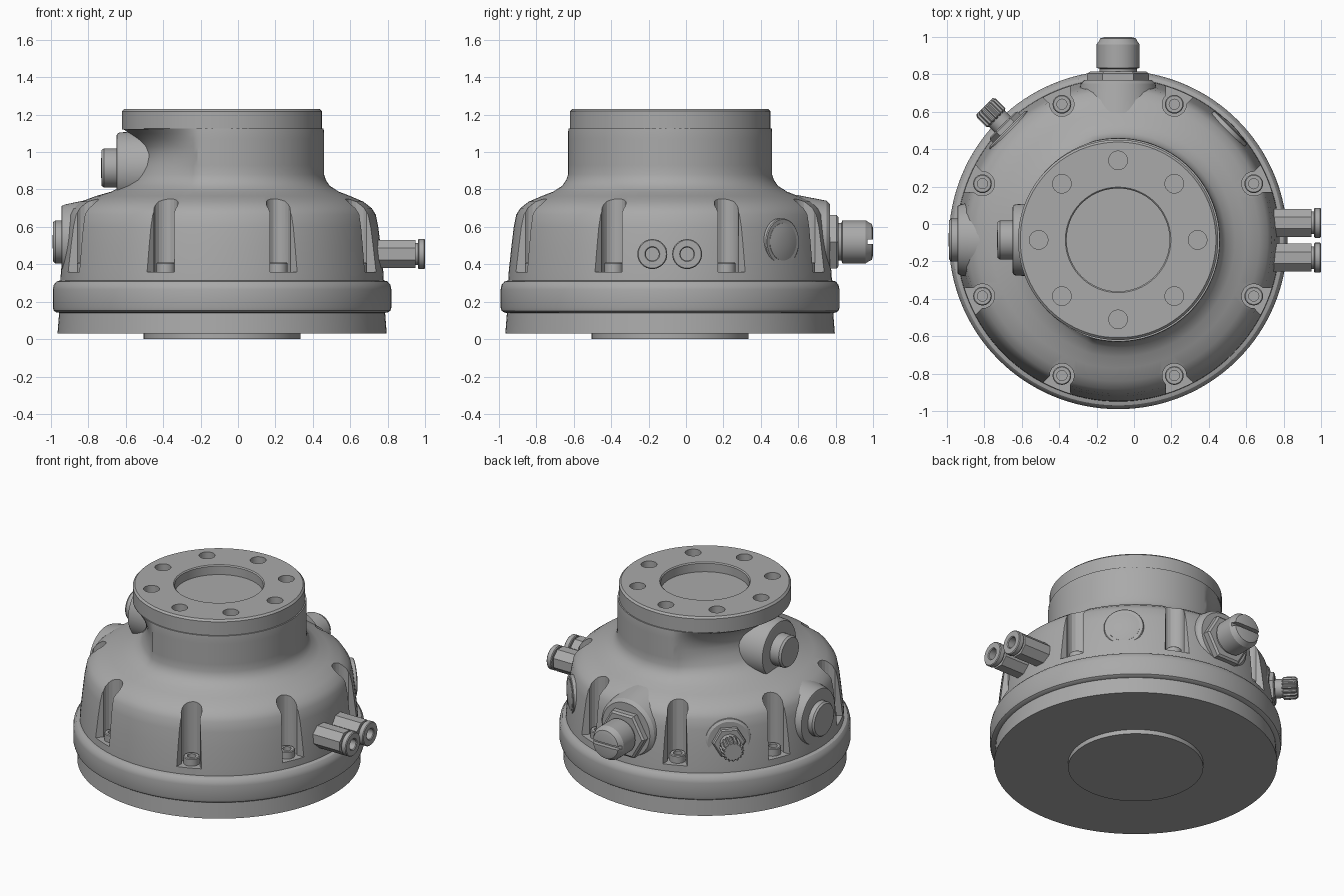
import bpy, bmesh
from math import sin, cos, pi, radians
from mathutils import Vector

old = bpy.data.objects.get("Cube")
if old:
    bpy.data.objects.remove(old, do_unlink=True)

grey = bpy.data.materials.new("metal_grey")
grey.use_nodes = True
colour = (0.4, 0.4, 0.4, 1)
grey.diffuse_color = colour
grey.node_tree.nodes["Principled BSDF"].inputs["Base Color"].default_value = colour

AX = -0.085          # the main axis sits at x = y = AX
PORT_Z = 0.52        # height of the side ports
UP = Vector((0, 0, 1))


def finish(name, bm):
    bmesh.ops.recalc_face_normals(bm, faces=bm.faces)
    me = bpy.data.meshes.new(name)
    bm.to_mesh(me)
    bm.free()
    me.materials.append(grey)
    ob = bpy.data.objects.new(name, me)
    bpy.context.collection.objects.link(ob)
    return ob


def select(ob):
    bpy.ops.object.select_all(action='DESELECT')
    ob.select_set(True)
    bpy.context.view_layer.objects.active = ob


def smooth(ob):
    select(ob)
    bpy.ops.object.shade_smooth_by_angle(angle=radians(32))


def groove(a):
    """Strength of the one-sided neck groove at an angle."""
    t = max(0, (cos(a) - 0.25) / 0.75)
    return t ** 0.7


def revolve(name, profile, z=0, direction=UP, segs=48, side=0, phase=0, ripple=0):
    """Lathe (radius, height, optional groove depth) points about an axis."""
    bm = bmesh.new()
    rings = []
    for p in profile:
        depth = p[2] if len(p) > 2 else 0
        ring = []
        for i in range(segs):
            a = 2 * pi * i / segs + phase
            r = p[0] - depth * groove(a) - ripple * (i // 2 % 2)
            ring.append(bm.verts.new((r * cos(a), r * sin(a), p[1])))
        rings.append(ring)
    for lo, hi in zip(rings, rings[1:]):
        for i in range(segs):
            j = (i + 1) % segs
            bm.faces.new((lo[i], lo[j], hi[j], hi[i]))
    bm.faces.new(rings[0])
    bm.faces.new(rings[-1])
    ob = finish(name, bm)
    ob.rotation_mode = 'QUATERNION'
    ob.rotation_quaternion = direction.to_track_quat('Z', 'Y')
    ob.location = (AX, AX + side, z)
    smooth(ob)
    return ob


def prism(name, points, z0, z1):
    bm = bmesh.new()
    face = bm.faces.new([bm.verts.new((x, y, z0)) for x, y in points])
    top = bmesh.ops.extrude_face_region(bm, geom=[face])["geom"]
    bmesh.ops.translate(bm, vec=(0, 0, z1 - z0),
                        verts=[v for v in top if isinstance(v, bmesh.types.BMVert)])
    return finish(name, bm)


def cut(target, cutters):
    select(target)
    for c in cutters:
        c.hide_render = True
        m = target.modifiers.new("cut", 'BOOLEAN')
        m.operation, m.solver, m.object = 'DIFFERENCE', 'EXACT', c
        bpy.ops.object.modifier_apply(modifier=m.name)
    for c in cutters:
        bpy.data.objects.remove(c, do_unlink=True)
    smooth(target)


def heading(deg):
    return Vector((cos(radians(deg)), sin(radians(deg)), 0))


# Base: centre pad, slightly tapered plate and rounded ring
revolve("bottom_pad", [(0.42, 0), (0.42, 0.05)], segs=96)
revolve("base_plate", [(0.88, 0.03), (0.87, 0.16)], segs=128)
revolve("base_ring", [(0.86, 0.14), (0.885, 0.142), (0.9, 0.152), (0.905, 0.17),
                      (0.905, 0.265), (0.9, 0.29), (0.885, 0.308), (0.86, 0.316)], segs=128)

# Domed housing with a neck that is grooved on one side
housing = revolve("housing", [
    (0.865, 0.3), (0.862, 0.36), (0.847, 0.5), (0.835, 0.6), (0.822, 0.665),
    (0.8, 0.7), (0.755, 0.735), (0.685, 0.765, 0.01), (0.625, 0.788, 0.03),
    (0.575, 0.82, 0.05), (0.555, 0.85, 0.075), (0.545, 0.88, 0.085),
    (0.545, 0.93, 0.11), (0.545, 0.985, 0.125), (0.545, 1.03, 0.115),
    (0.545, 1.07, 0.085), (0.545, 1.1, 0.05), (0.543, 1.125, 0.01)], segs=128)

# Eight flared bolt pockets around the housing
pockets = []
outline = [(1.0, 0.14)]
for k in range(13):
    a = radians(65 + 230 * k / 12)
    outline.append((0.785 + 0.065 * cos(a), 0.065 * sin(a)))
outline.append((1.0, -0.14))
for k in range(8):
    pocket = prism("pocket_cutter", outline, 0.36, 0.95)
    pocket.location = (AX, AX, 0)
    pocket.rotation_euler.z = radians(22.5 + 45 * k)
    pockets.append(pocket)
bpy.context.view_layer.update()
cut(housing, pockets)

# Socket bolts in the pockets
for k in range(8):
    bolt = revolve("housing_bolt", [(0.05, 0.35), (0.05, 0.405), (0.045, 0.41),
                                    (0.027, 0.41), (0.027, 0.385)], segs=24)
    bolt.location += heading(22.5 + 45 * k) * 0.785

# Mounting flange with a centre recess and eight holes
flange = revolve("top_flange", [(0.535, 1.12), (0.535, 1.218), (0.523, 1.23), (0.282, 1.23),
                                (0.275, 1.223), (0.275, 1.165)], segs=96)
holes = []
for k in range(8):
    hole = revolve("hole_cutter", [(0.05, 1.14), (0.05, 1.3)], segs=24)
    hole.location += heading(45 * k) * 0.425
    holes.append(hole)
bpy.context.view_layer.update()
cut(flange, holes)

# Two buttons on round bosses on the right side
west = heading(180)
revolve("upper_boss", [(0.2, 0.35), (0.19, 0.55), (0.182, 0.562), (0.17, 0.565)], 0.915, west)
revolve("upper_button", [(0.105, 0.5), (0.105, 0.632), (0.095, 0.645), (0.02, 0.647)], 0.915, west)
revolve("lower_boss", [(0.24, 0.6), (0.19, 0.84), (0.182, 0.857), (0.17, 0.86)], PORT_Z + 0.01, west)
revolve("lower_button", [(0.115, 0.8), (0.115, 0.892), (0.105, 0.903), (0.02, 0.906)], PORT_Z, west)

# Slotted connector at the back
north = heading(90)
revolve("connector_boss", [(0.23, 0.68), (0.2, 0.835), (0.18, 0.855)], PORT_Z + 0.02, north)
revolve("connector_nut", [(0.165, 0.8), (0.165, 0.89), (0.15, 0.9)], PORT_Z, north, segs=6)
cap = revolve("connector_cap", [(0.1, 0.85), (0.1, 0.915), (0.115, 0.92), (0.115, 1.045),
                                (0.105, 1.06), (0.095, 1.078), (0.07, 1.085)], PORT_Z, north)
slot = prism("slot_cutter", [(-0.2, -0.012), (0.2, -0.012), (0.2, 0.012), (-0.2, 0.012)], 1.055, 1.2)
slot.location = (AX, AX, PORT_Z)
slot.rotation_mode = 'QUATERNION'
slot.rotation_quaternion = north.to_track_quat('Z', 'Y')
bpy.context.view_layer.update()
cut(cap, [slot])

# Knurled knob at the back right
corner = heading(135)
revolve("knob_boss", [(0.17, 0.7), (0.145, 0.83), (0.13, 0.84)], PORT_Z, corner)
revolve("knob_nut", [(0.105, 0.8), (0.105, 0.865), (0.095, 0.872)], PORT_Z, corner, segs=6)
revolve("knob_stem", [(0.06, 0.85), (0.06, 0.93)], PORT_Z, corner, segs=32)
revolve("knob_grip", [(0.06, 0.915), (0.072, 0.925), (0.072, 0.995), (0.062, 1.01)],
        PORT_Z, corner, segs=64, ripple=0.008)

# Flush domed plug at the back left
plug = heading(45)
revolve("plug_rim", [(0.125, 0.75), (0.125, 0.848), (0.12, 0.853), (0.1, 0.853)], PORT_Z, plug)
revolve("plug_dome", [(0.1, 0.8), (0.1, 0.855), (0.07, 0.862), (0.035, 0.866), (0.01, 0.867)],
        PORT_Z, plug)

# Pair of hose fittings on the left side
east = heading(0)
for y in (0.006, -0.18):
    revolve("hose_fitting", [(0.081, 0.75), (0.081, 1.035)], 0.455, east,
            segs=8, side=y - AX, phase=pi / 8)
    revolve("fitting_collar", [(0.06, 1.02), (0.06, 1.047), (0.075, 1.047), (0.08, 1.052),
                               (0.08, 1.08), (0.075, 1.085), (0.04, 1.085), (0.035, 1.08),
                               (0.035, 1.0)], 0.455, east, segs=32, side=y - AX)
